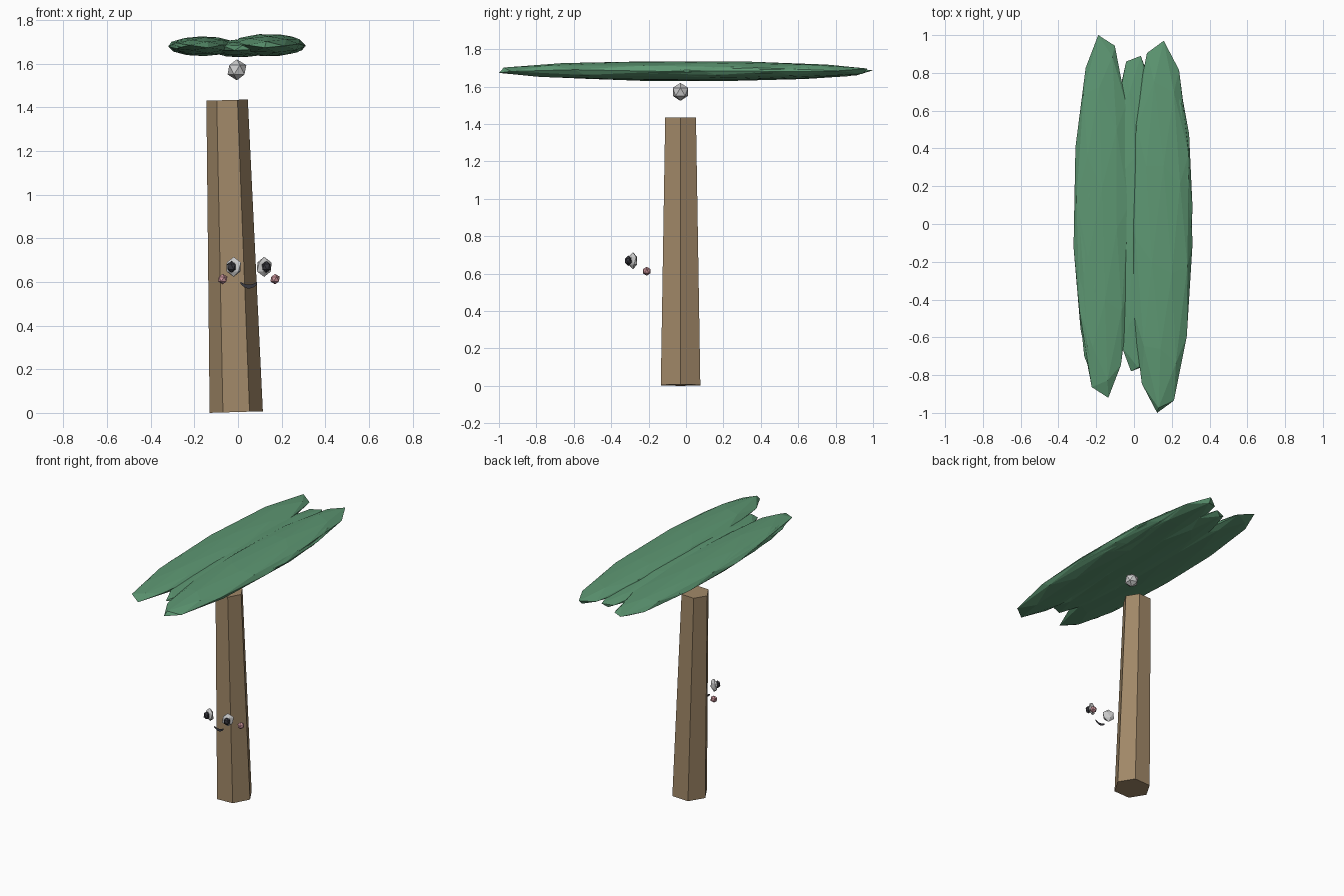
import bpy, bmesh, math
from mathutils import Matrix, Vector, Euler

if "Cube" in bpy.data.objects:
    bpy.data.objects.remove(bpy.data.objects["Cube"])


def material(name, rgb):
    m = bpy.data.materials.new(name)
    m.diffuse_color = (*rgb, 1)
    m.use_nodes = True
    m.node_tree.nodes["Principled BSDF"].inputs["Base Color"].default_value = m.diffuse_color
    return m


LEAF = material("leaf_green", (0.11, 0.31, 0.17))
BARK = material("bark_brown", (0.36, 0.25, 0.14))
DARK = material("dark", (0.04, 0.04, 0.05))
WHITE = material("white", (0.85, 0.85, 0.87))
PINK = material("pink", (0.6, 0.30, 0.33))


def finish(name, bm, mat=None):
    mesh = bpy.data.meshes.new(name)
    bm.to_mesh(mesh)
    bm.free()
    obj = bpy.data.objects.new(name, mesh)
    bpy.context.collection.objects.link(obj)
    if mat:
        mesh.materials.append(mat)
    return obj


def ball(name, loc, size, mat=None, yaw=0):
    """Faceted 20-sided ball, squashed, then turned about z."""
    bm = bmesh.new()
    bmesh.ops.create_icosphere(bm, subdivisions=1, radius=1)
    bm.transform(Matrix.Translation(loc) @ Matrix.Rotation(math.radians(yaw), 4, 'Z')
                 @ Matrix.Diagonal((*size, 1)))
    return finish(name, bm, mat)


def leaf_lobe(name, lo, hi, rot):
    """Faceted ball, turned, then stretched to fill a bounding box."""
    bm = bmesh.new()
    bmesh.ops.create_icosphere(bm, subdivisions=2, radius=1)
    bm.transform(Euler([math.radians(a) for a in rot]).to_matrix().to_4x4())
    for i in range(3):
        a = min(v.co[i] for v in bm.verts)
        b = max(v.co[i] for v in bm.verts)
        for v in bm.verts:
            v.co[i] = lo[i] + (v.co[i] - a) / (b - a) * (hi[i] - lo[i])
    return finish(name, bm, LEAF)


# Leaning, tapered hexagonal trunk
bm = bmesh.new()
bmesh.ops.create_cone(bm, cap_ends=True, segments=6, radius1=0.122, radius2=0.095, depth=1.43)
bm.transform(Matrix.Translation((-0.029, -0.029, 0.7185))
             @ Matrix.Rotation(math.radians(-1.68), 4, 'Y')
             @ Matrix.Rotation(math.radians(30), 4, 'Z'))
finish("trunk", bm, BARK)

# Ball between the trunk and the canopy
ball("canopy_joint", (-0.005, -0.03, 1.572), (0.048, 0.048, 0.048))

# Canopy of overlapping long flat lobes
leaf_lobe("canopy_left", (-0.32, -0.92, 1.635), (-0.005, 1.0, 1.725), (10, 25, 14))
leaf_lobe("canopy_left_side", (-0.315, -0.85, 1.64), (-0.07, 0.86, 1.72), (35, 5, 40))
leaf_lobe("canopy_middle", (-0.13, -0.78, 1.63), (0.15, 0.89, 1.71), (20, 50, 5))
leaf_lobe("canopy_right", (-0.03, -1.0, 1.635), (0.31, 0.97, 1.735), (5, 40, 28))
leaf_lobe("canopy_right_side", (0.06, -0.65, 1.64), (0.31, 0.82, 1.725), (50, 15, 20))

# Face, mirrored about its own centre line
FACE_X = 0.05
for side, s in (("left", -1), ("right", 1)):
    ball(side + "_eye", (FACE_X + s * 0.07, -0.284, 0.669), (0.042, 0.018, 0.046), WHITE, s * 28)
    ball(side + "_pupil", (FACE_X + s * 0.08, -0.309, 0.669), (0.023, 0.019, 0.027), DARK, s * 28)
    ball(side + "_cheek", (FACE_X + s * 0.12, -0.21, 0.613), (0.024, 0.024, 0.024), PINK)

# Flat crescent mouth
bm = bmesh.new()
upper, lower = [], []
for i in range(9):
    t = i / 4 - 1
    x = FACE_X + 0.038 * t
    upper.append(bm.verts.new((x, -0.285, 0.588 + 0.012 * t * t)))
    lower.append(bm.verts.new((x, -0.285, 0.570 + 0.020 * t * t)))
for i in range(8):
    bm.faces.new((lower[i], lower[i + 1], upper[i + 1], upper[i]))
finish("mouth", bm, DARK)
